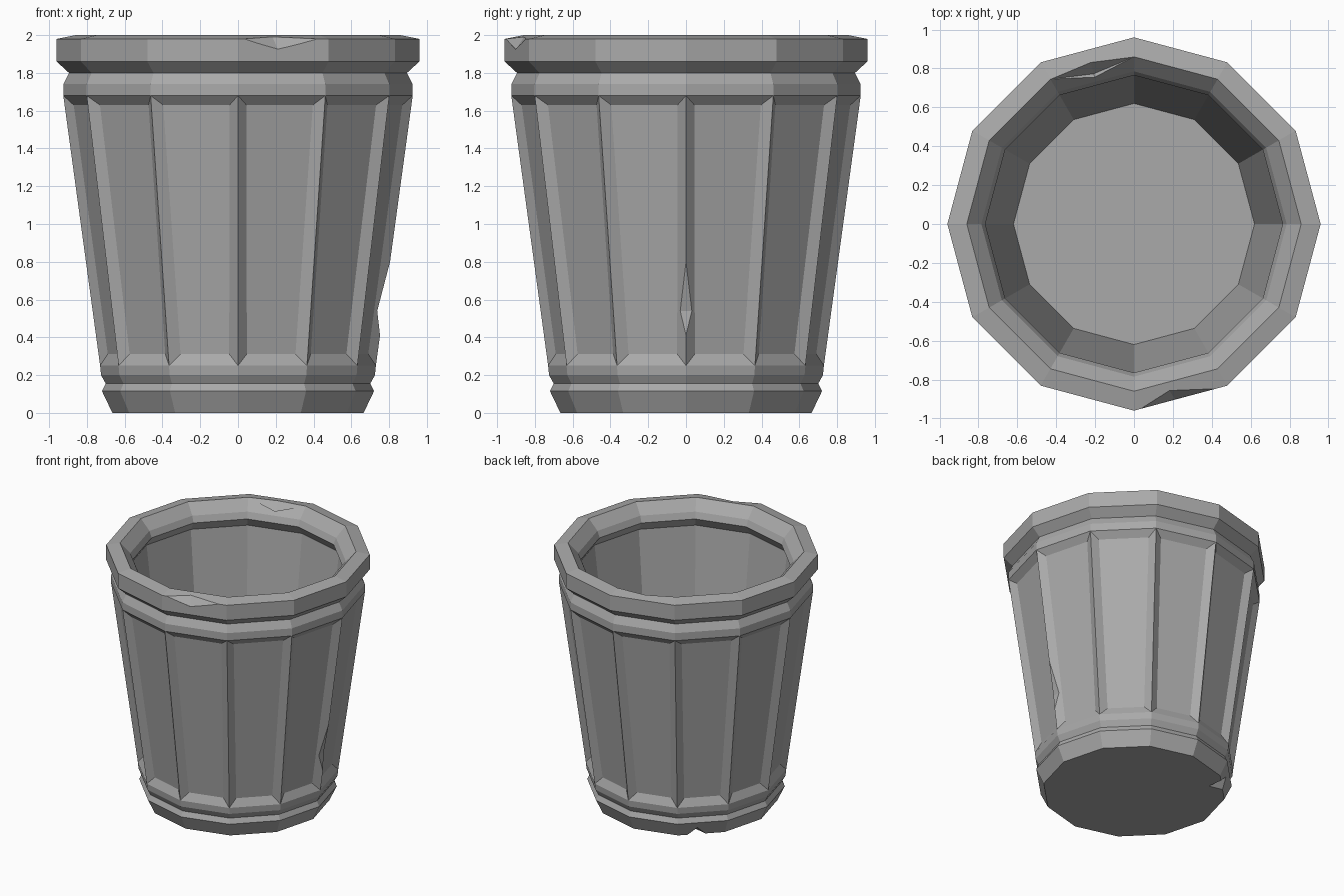
import bpy, bmesh
from math import cos, sin, pi, radians
from mathutils import Matrix, Vector

cube = bpy.data.objects.get("Cube")
if cube:
    bpy.data.objects.remove(cube, do_unlink=True)

SIDES = 12

stone = bpy.data.materials.new("grey_stone")
stone.use_nodes = True
stone.diffuse_color = (0.4, 0.4, 0.4, 1)
stone.node_tree.nodes["Principled BSDF"].inputs["Base Color"].default_value = (0.4, 0.4, 0.4, 1)


def make_object(name, bm):
    bmesh.ops.recalc_face_normals(bm, faces=bm.faces)
    mesh = bpy.data.meshes.new(name)
    bm.to_mesh(mesh)
    bm.free()
    mesh.materials.append(stone)
    obj = bpy.data.objects.new(name, mesh)
    bpy.context.collection.objects.link(obj)
    return obj


# Profile as (radius, height): foot, wall, collar, rim, then down inside to the floor
profile = [(0.665, 0), (0.72, 0.115), (0.7, 0.155), (0.725, 0.2), (0.73, 0.25),
           (0.925, 1.68), (0.925, 1.74), (0.895, 1.8), (0.96, 1.86), (0.96, 1.98),
           (0.86, 2.0), (0.785, 1.92), (0.765, 1.87), (0.81, 1.8), (0.62, 0.2)]
WALL = 4

bm = bmesh.new()
rings = [[bm.verts.new((r * cos(2 * pi * i / SIDES), r * sin(2 * pi * i / SIDES), z))
          for i in range(SIDES)] for r, z in profile]
panels = []
for k, (low, high) in enumerate(zip(rings, rings[1:])):
    for i in range(SIDES):
        j = (i + 1) % SIDES
        face = bm.faces.new((low[i], low[j], high[j], high[i]))
        if k == WALL:
            panels.append(face)
bm.faces.new(rings[0][::-1])
bm.faces.new(rings[-1])

# Recessed panel with sloping borders on each side of the wall
bm.normal_update()
bmesh.ops.inset_individual(bm, faces=panels, thickness=0.08, depth=-0.035)
pot = make_object("fluted_pot", bm)


# Chips: convex cutters given as (outward, sideways, up) points at an angle
def chip(name, angle, points):
    cut = bmesh.new()
    turn = Matrix.Rotation(radians(angle), 4, "Z")
    for p in points:
        cut.verts.new(turn @ Vector(p))
    hull = bmesh.ops.convex_hull(cut, input=cut.verts)
    spare = [g for g in hull["geom_interior"] if isinstance(g, bmesh.types.BMVert)]
    bmesh.ops.delete(cut, geom=spare, context="VERTS")
    cutter = make_object(name, cut)
    cutter.hide_render = True
    mod = pot.modifiers.new(name, "BOOLEAN")
    mod.operation = "DIFFERENCE"
    mod.solver = "EXACT"
    mod.object = cutter
    bpy.context.view_layer.objects.active = pot
    bpy.ops.object.modifier_apply(modifier=name)
    bpy.data.objects.remove(cutter, do_unlink=True)


def ridge_chip(name, angle, top, dent, bottom):
    (rt, zt), (rd, zd), (rb, zb) = top, dent, bottom
    chip(name, angle, [(rt, 0, zt), (rb, 0, zb), (rd, 0.06, zd), (rd, -0.06, zd),
                       (1.2, 0.06, zd), (1.2, -0.06, zd), (1.2, 0, zt), (1.2, 0, zb)])


ridge_chip("left_ridge_chip", 0, (0.805, 0.8), (0.737, 0.54), (0.752, 0.41))
ridge_chip("right_ridge_chip", 210, (0.87, 1.3), (0.775, 0.88), (0.795, 0.74))
chip("outer_rim_chip", -75, [(0.93, -0.24, 1.985), (0.93, 0.22, 1.985), (0.86, -0.05, 2.01),
                             (0.925, -0.03, 1.925), (1.1, 0, 1.97), (0.95, 0, 2.15)])
chip("inner_rim_chip", 105, [(0.83, -0.22, 2.0), (0.83, 0.22, 2.0), (0.875, 0, 2.01),
                             (0.8, 0, 1.93), (0.6, 0, 2.1), (0.83, 0, 2.2)])
chip("foot_chip", 132, [(0.66, -0.09, -0.01), (0.66, 0.09, -0.01), (0.53, 0, -0.01),
                        (0.7, 0, 0.08), (0.9, 0, -0.2)])

for face in pot.data.polygons:
    face.use_smooth = False
